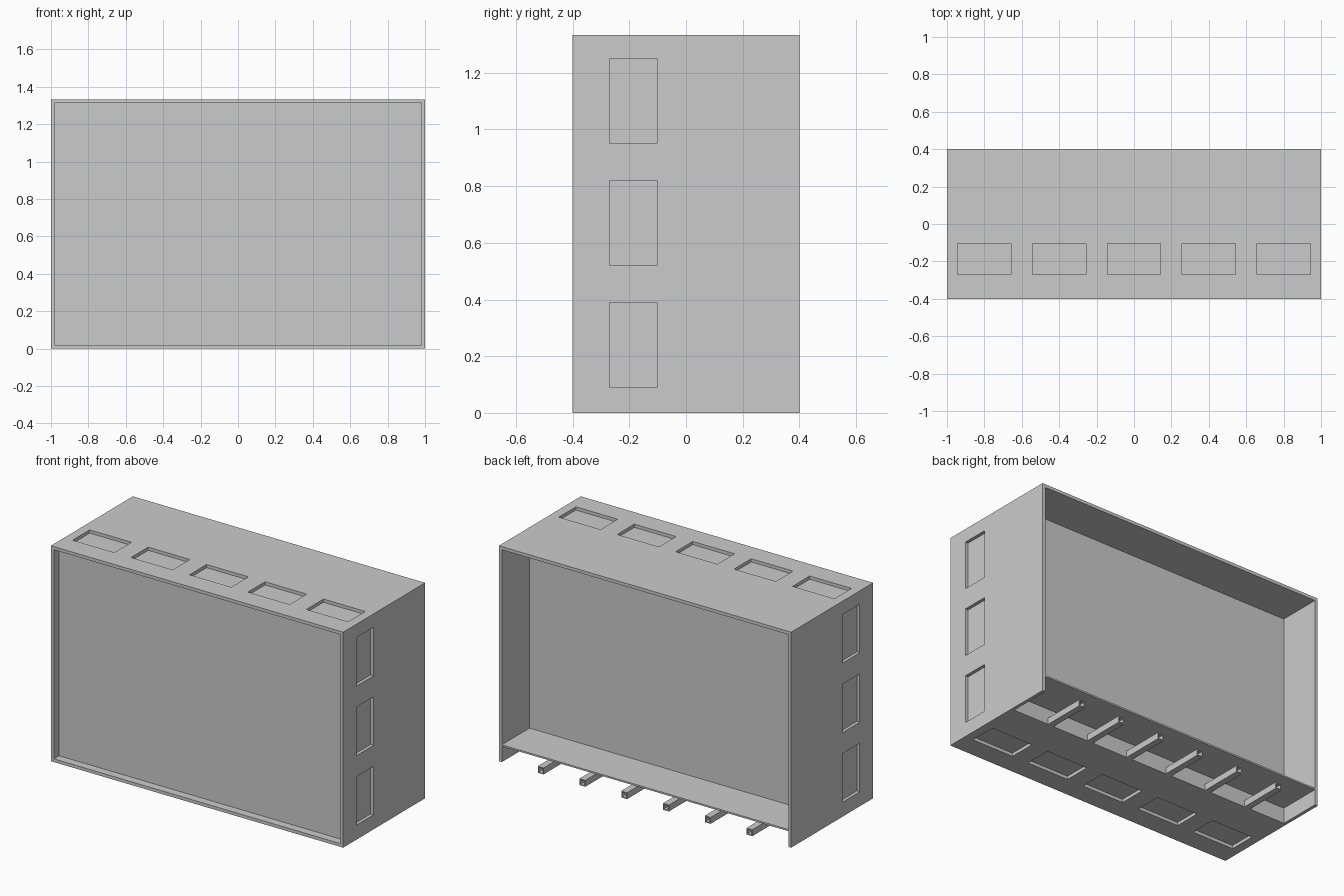
import bpy, bmesh
from mathutils import Vector, Matrix

if "Cube" in bpy.data.objects:
    bpy.data.objects.remove(bpy.data.objects["Cube"])

H, BACK, T = 1.333, 0.13, 0.02   # height, rear of the solid core, wall thickness


def boxes(name, spans):
    """One object made of axis-aligned boxes, each ((x0,x1),(y0,y1),(z0,z1))."""
    bm = bmesh.new()
    for span in spans:
        size = [b - a for a, b in span]
        mid = Vector([(a + b) / 2 for a, b in span])
        bmesh.ops.create_cube(bm, size=1, matrix=Matrix.Translation(mid) @ Matrix.Diagonal((*size, 1)))
    mesh = bpy.data.meshes.new(name)
    bm.to_mesh(mesh)
    bm.free()
    ob = bpy.data.objects.new(name, mesh)
    bpy.context.collection.objects.link(ob)
    return ob


def cut(ob, cutter):
    mod = ob.modifiers.new("cut", 'BOOLEAN')
    mod.operation, mod.solver, mod.object = 'DIFFERENCE', 'EXACT', cutter
    cutter.hide_render = True
    cutter.hide_viewport = True
    cutter.display_type = 'WIRE'


# Casing: block hollowed by front recess, rear bay, and gap under the rear shelf
casing = boxes("casing", [((-1, 1), (-.4, .4), (0, H))])
inner = (-1 + T, 1 - T)
cuts = [
    (inner, (-.5, -.35), (T, H - T)),
    (inner, (BACK, .5), (.107, H - T)),
    (inner, (BACK, .5), (-.1, .097)),
]

# Shallow pockets: five on top and bottom, three on each side
py = (-.27, -.103)
for i in range(-2, 3):
    px = (i * .4 - .143, i * .4 + .143)
    cuts += [(px, py, (H - T, H + .1)), (px, py, (-.1, T))]
for i in range(3):
    pz = (.09 + i * .43, .39 + i * .43)
    cuts += [((1 - T, 1.1), py, pz), ((-1.1, -1 + T), py, pz)]
cut(casing, boxes("casing_cutter", cuts))

# Six square tubes under the rear shelf
xs = [(i - 2.5) * 2 / 7 for i in range(6)]
tubes = boxes("support_tubes", [((x - .02, x + .02), (BACK, .4), (0, .04)) for x in xs])
bores = boxes("tube_cutter", [((x - .014, x + .014), (BACK + .01, .5), (.006, .034)) for x in xs])
cut(tubes, bores)
